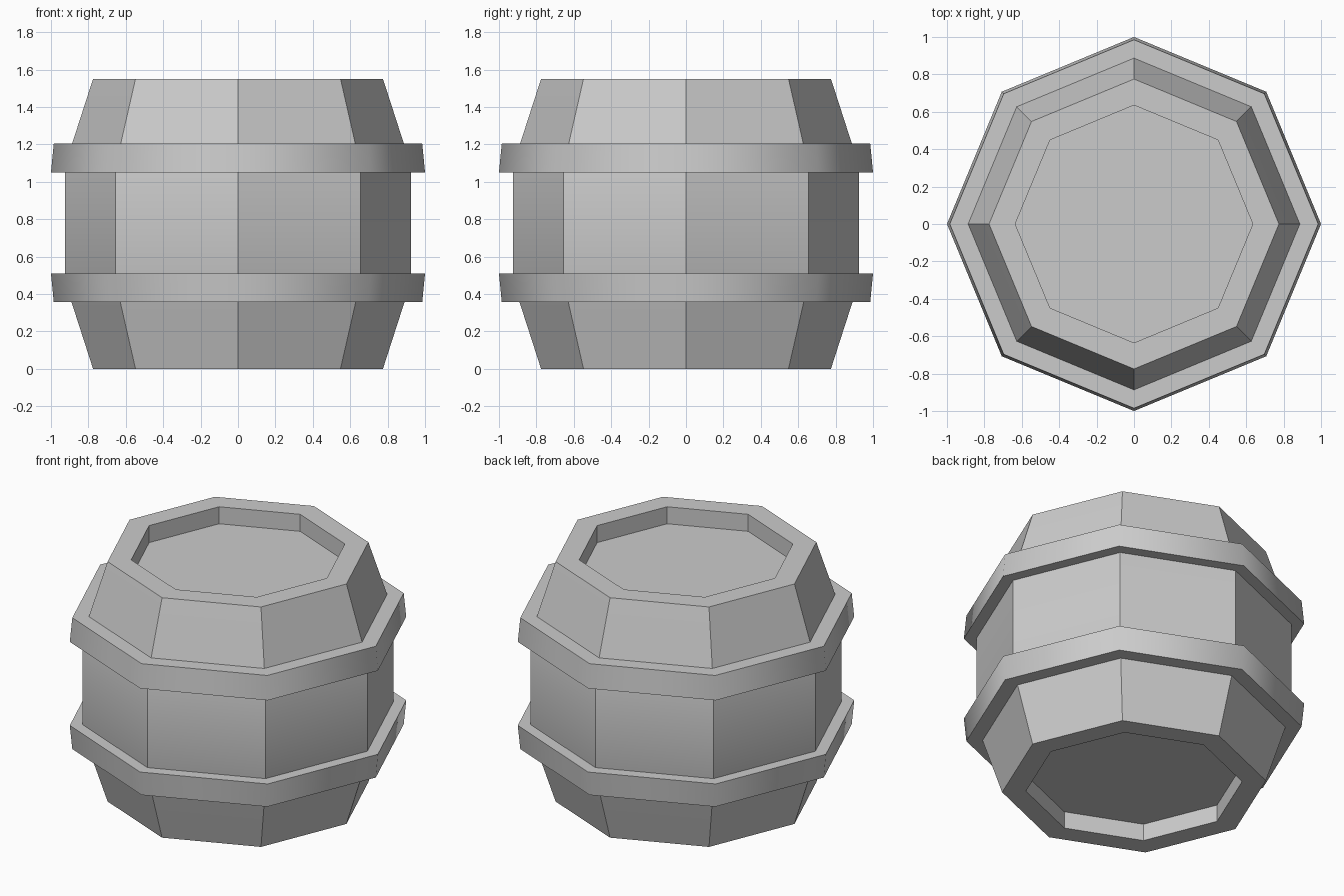
import bpy, math

if "Cube" in bpy.data.objects:
    bpy.data.objects.remove(bpy.data.objects["Cube"])

SIDES = 8
HEIGHT = 1.55


def lathe(name, profile, angle, closed):
    """Revolve (radius, z) points into an octagonal solid."""
    verts = [(r * math.cos(a), r * math.sin(a), z)
             for r, z in profile
             for a in (2 * math.pi * i / SIDES for i in range(SIDES))]
    n = len(profile)
    faces = []
    for j in range(n if closed else n - 1):
        a, b = j * SIDES, ((j + 1) % n) * SIDES
        for i in range(SIDES):
            k = (i + 1) % SIDES
            faces.append((a + i, a + k, b + k, b + i))
    if not closed:
        faces.append(tuple(reversed(range(SIDES))))
        faces.append(tuple(range((n - 1) * SIDES, n * SIDES)))
    mesh = bpy.data.meshes.new(name)
    mesh.from_pydata(verts, [], faces)
    obj = bpy.data.objects.new(name, mesh)
    bpy.context.collection.objects.link(obj)
    # smooth only across shallow edges
    mesh.polygons.foreach_set("use_smooth", [True] * len(mesh.polygons))
    mesh.set_sharp_from_angle(angle=math.radians(angle))
    if not closed:
        # the bottom cap faces down from inside the recess
        mesh.update()
    return obj


# Barrel body with recessed ends: lower half profile, mirrored for the top
lower = [(0.635, 0.11), (0.635, 0.0), (0.775, 0.0), (0.89, 0.356), (0.925, 0.47)]
upper = [(r, HEIGHT - z) for r, z in reversed(lower)]
lathe("barrel_body", lower + upper, 30, False)

# Two hoops, smooth around the outside
band = [(0.86, 0.356), (0.985, 0.356), (1.0, 0.51), (0.86, 0.51)]
lathe("lower_hoop", band, 60, True)
lathe("upper_hoop", [(r, 1.56 - z) for r, z in reversed(band)], 60, True)
